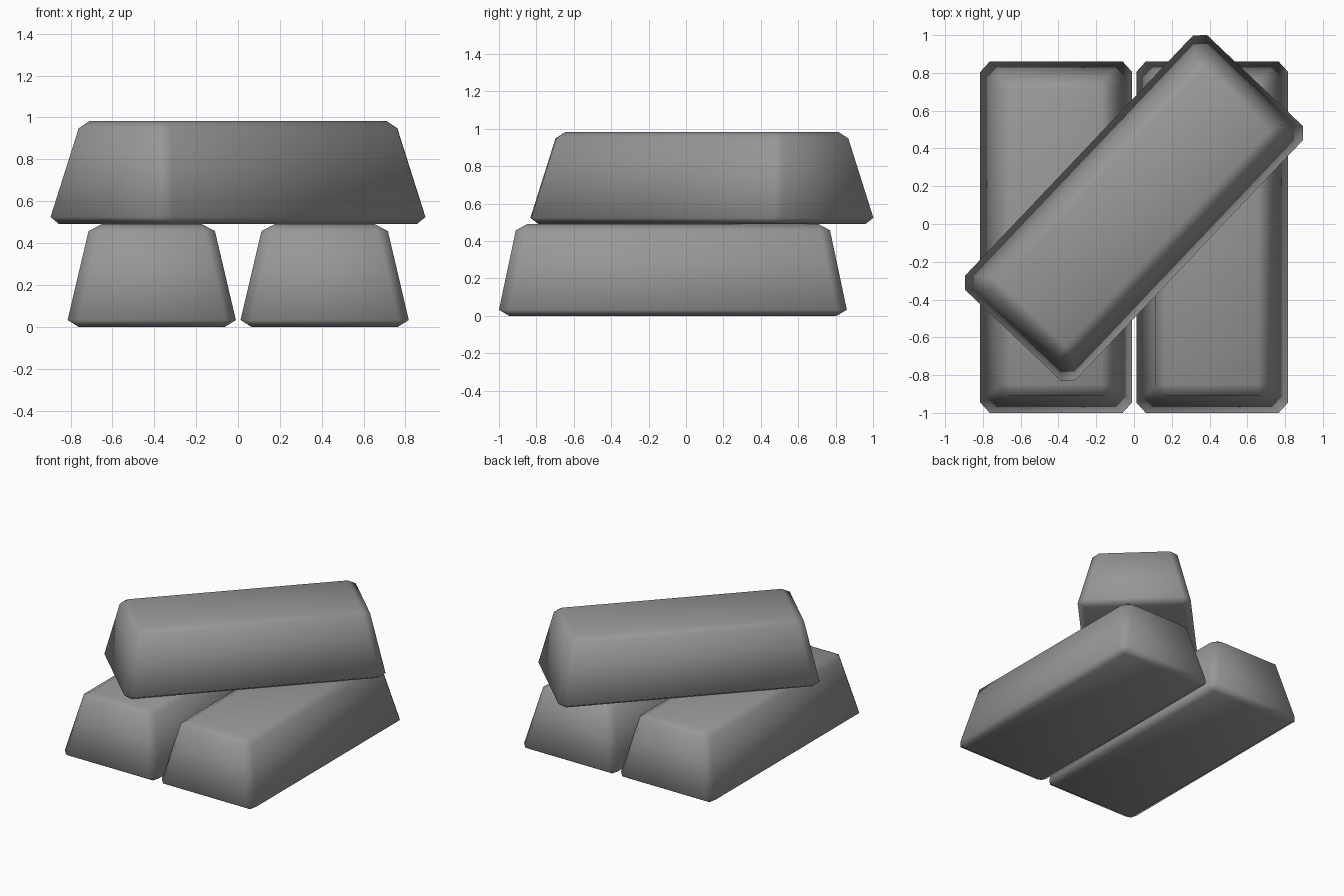
import bpy, bmesh, math

if "Cube" in bpy.data.objects:
    bpy.data.objects.remove(bpy.data.objects["Cube"])

# Dark grey metal
metal = bpy.data.materials.new("dark_metal")
metal.diffuse_color = (0.31, 0.31, 0.31, 1)
metal.use_nodes = True
metal.node_tree.nodes["Principled BSDF"].inputs["Base Color"].default_value = metal.diffuse_color


def octagon(hx, hy, cx, cy, z):
    """Rectangle outline with its four corners cut off."""
    return [(sx * x, sy * y, z) for sx in (-1, 1) for sy in (-1, 1)
            for x, y in ((hx, hy - cy), (hx - cx, hy))]


def rectangle(hx, hy, z):
    return [(sx * hx, sy * hy, z) for sx in (-1, 1) for sy in (-1, 1)]


def make_ingot(name, location, angle):
    """Tapered bar with chamfered edges, long axis along y, base at z = 0."""
    points = (rectangle(0.35, 0.875, 0.0)
              + octagon(0.402, 0.93, 0.05, 0.055, 0.032)
              + octagon(0.302, 0.84, 0.05, 0.055, 0.457)
              + rectangle(0.24, 0.78, 0.49))
    bm = bmesh.new()
    for p in points:
        bm.verts.new(p)
    bmesh.ops.convex_hull(bm, input=bm.verts[:])
    # Merge coplanar hull triangles back into clean quads
    bmesh.ops.dissolve_limit(bm, angle_limit=math.radians(1),
                             verts=bm.verts[:], edges=bm.edges[:])
    bmesh.ops.recalc_face_normals(bm, faces=bm.faces[:])
    for f in bm.faces:
        f.smooth = True
    mesh = bpy.data.meshes.new(name)
    bm.to_mesh(mesh)
    bm.free()
    mesh.materials.append(metal)
    obj = bpy.data.objects.new(name, mesh)
    obj.location = location
    obj.rotation_euler.z = math.radians(angle)
    bpy.context.collection.objects.link(obj)
    return obj


# Two parallel bars on the ground, one laid diagonally across them
make_ingot("ingot_lower_left", (-0.412, -0.07, 0), 0)
make_ingot("ingot_lower_right", (0.414, -0.07, 0), 0)
make_ingot("ingot_top", (0, 0.085, 0.492), -43.5)
